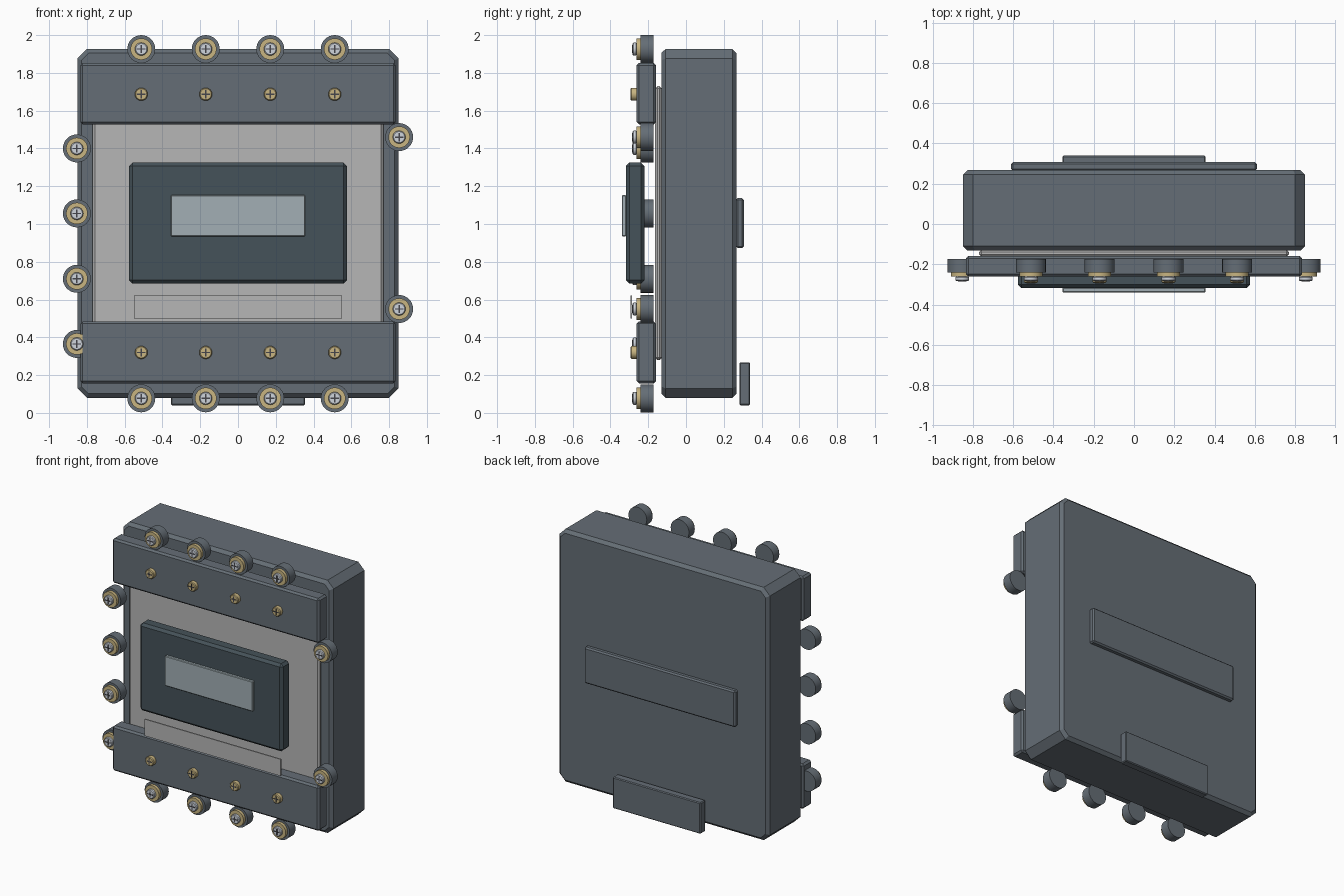
import bpy, bmesh, math
from mathutils import Matrix

if "Cube" in bpy.data.objects:
    bpy.data.objects.remove(bpy.data.objects["Cube"])


def material(name, rgb):
    m = bpy.data.materials.new(name)
    m.diffuse_color = (*rgb, 1)
    m.use_nodes = True
    m.node_tree.nodes["Principled BSDF"].inputs["Base Color"].default_value = m.diffuse_color
    return m


CASE = material("case_grey", (0.13, 0.155, 0.18))
PLATE = material("plate_grey", (0.47, 0.47, 0.47))
DARK = material("dark_panel", (0.06, 0.085, 0.10))
GLASS = material("window_glass", (0.36, 0.43, 0.46))
BRASS = material("brass", (0.58, 0.46, 0.22))
STEEL = material("steel", (0.62, 0.66, 0.72))
SLOT = material("slot_dark", (0.06, 0.06, 0.07))


def finish(bm, name, mat, bevel=0.0, segments=1):
    bmesh.ops.recalc_face_normals(bm, faces=bm.faces)
    me = bpy.data.meshes.new(name)
    bm.to_mesh(me)
    bm.free()
    ob = bpy.data.objects.new(name, me)
    bpy.context.collection.objects.link(ob)
    me.materials.append(mat)
    if bevel:
        mod = ob.modifiers.new("bevel", "BEVEL")
        mod.width = bevel
        mod.segments = segments
        mod.limit_method = "ANGLE"
        mod.angle_limit = math.radians(40)
    return ob


def box(name, mat, x, y, z, bevel=0.0):
    """Box from (min, max) ranges."""
    bm = bmesh.new()
    bmesh.ops.create_cube(bm, size=1)
    for v in bm.verts:
        for i, r in enumerate((x, y, z)):
            v.co[i] = r[0] if v.co[i] < 0 else r[1]
    return finish(bm, name, mat, bevel)


def disc(name, mat, x, z, r, y0, y1, bevel=0.0):
    """Round part along y, front end at y0."""
    bm = bmesh.new()
    turn = Matrix.Translation((x, (y0 + y1) / 2, z)) @ Matrix.Rotation(math.pi / 2, 4, "X")
    bmesh.ops.create_cone(bm, cap_ends=True, segments=32, radius1=r, radius2=r,
                          depth=y1 - y0, matrix=turn)
    ob = finish(bm, name, mat, bevel)
    bpy.ops.object.select_all(action="DESELECT")
    bpy.context.view_layer.objects.active = ob
    ob.select_set(True)
    bpy.ops.object.shade_smooth_by_angle(angle=math.radians(30))
    return ob


def screw(name, mat, x, z, y0, y1):
    """Screw head with a cross slot on its front."""
    disc(name + "_head", mat, x, z, 0.034, y0, y1, 0.005)
    a, b = 0.022, 0.0035
    box(name + "_slot_across", SLOT, (x - a, x + a), (y0 - 0.002, y0 + 0.002), (z - b, z + b))
    box(name + "_slot_upright", SLOT, (x - b, x + b), (y0 - 0.002, y0 + 0.002), (z - a, z + a))


def terminal(name, x, z):
    """Round lug with brass washer and steel screw."""
    disc(name + "_lug", CASE, x, z, 0.074, -0.24, -0.173)
    disc(name + "_washer", BRASS, x, z, 0.057, -0.262, -0.24)
    screw(name + "_screw", STEEL, x, z, -0.283, -0.26)


# housing with clipped corners
X, Z0, Z1, C = 0.85, 0.08, 1.926, 0.05
outline = [(-X + C, Z0), (X - C, Z0), (X, Z0 + C), (X, Z1 - C),
           (X - C, Z1), (-X + C, Z1), (-X, Z1 - C), (-X, Z0 + C)]
bm = bmesh.new()
face = bm.faces.new([bm.verts.new((px, -0.131, pz)) for px, pz in outline])
new = bmesh.ops.extrude_face_region(bm, geom=[face])["geom"]
bmesh.ops.translate(bm, vec=(0, 0.398, 0), verts=[v for v in new if isinstance(v, bmesh.types.BMVert)])
body = finish(bm, "housing", CASE, 0.022)
body.modifiers["bevel"].angle_limit = math.radians(60)

# front plate, dark panel, window and blank label
box("front_plate", PLATE, (-0.77, 0.77), (-0.163, -0.128), (0.28, 1.73), 0.012)
box("centre_panel", DARK, (-0.577, 0.577), (-0.318, -0.22), (0.685, 1.325), 0.018)
box("window", GLASS, (-0.355, 0.355), (-0.34, -0.316), (0.935, 1.153), 0.004)
box("label_plate", PLATE, (-0.55, 0.55), (-0.295, -0.286), (0.50, 0.622))

# back rail and foot clip
box("back_rail", CASE, (-0.61, 0.61), (0.264, 0.307), (0.872, 1.137), 0.01)
box("foot_clip", CASE, (-0.355, 0.355), (0.282, 0.34), (0.04, 0.268), 0.006)

# terminal strips with brass screws, and the terminals beyond them
for side, lo, hi, zs, zt in (("upper", 1.527, 1.853, 1.687, 1.926),
                             ("lower", 0.156, 0.485, 0.32, 0.077)):
    box(side + "_strip", CASE, (-0.835, 0.835), (-0.262, -0.158), (lo, hi), 0.013)
    for i, x in enumerate((-0.512, -0.171, 0.171, 0.512)):
        screw(f"{side}_strip_screw_{i + 1}", BRASS, x, zs, -0.293, -0.258)
        terminal(f"{side}_terminal_{i + 1}", x, zt)

# side terminals
for i, z in enumerate((1.40, 1.056, 0.71, 0.365)):
    terminal(f"left_terminal_{i + 1}", -0.853, z)
for i, z in enumerate((1.46, 0.55)):
    terminal(f"right_terminal_{i + 1}", 0.853, z)
